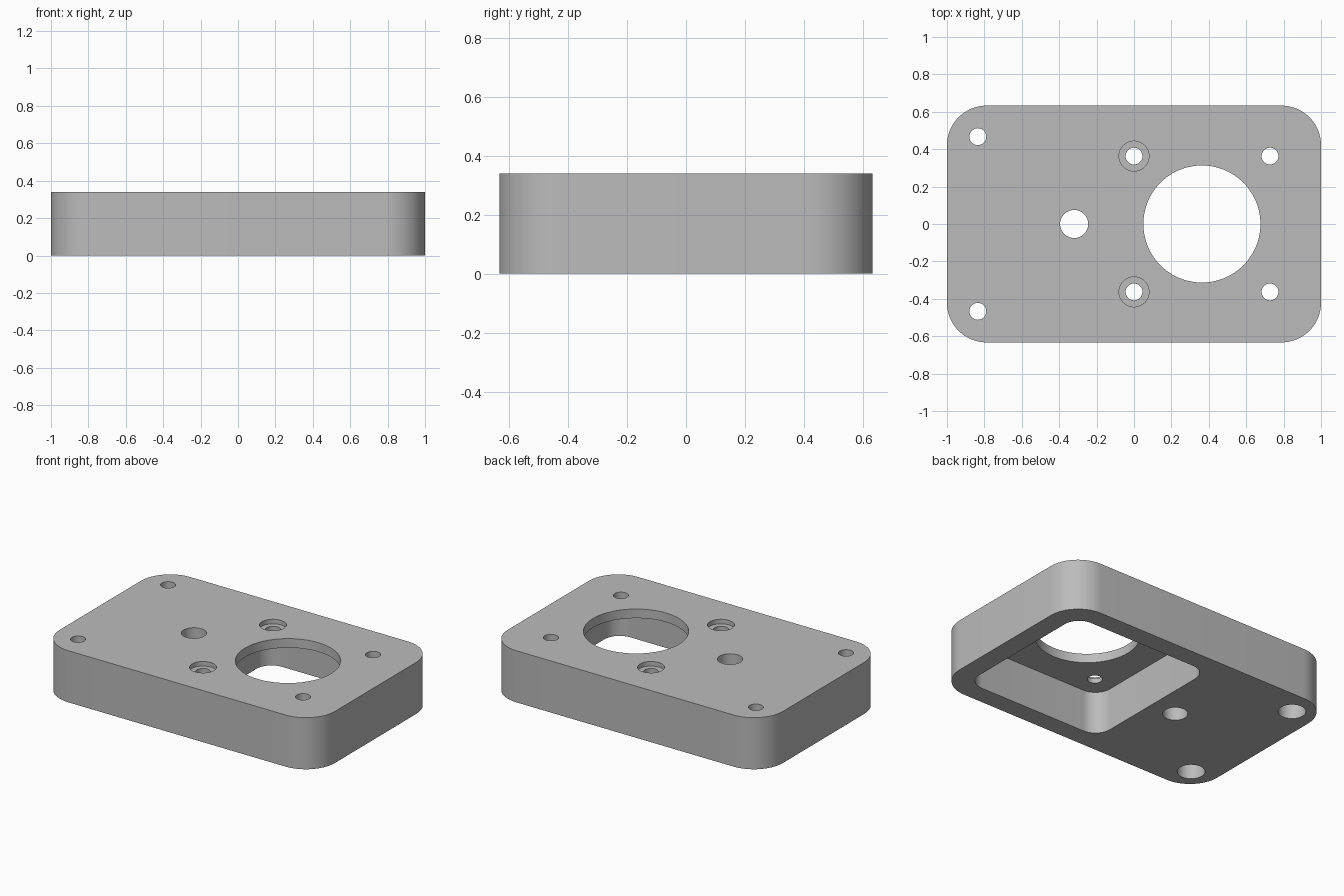
import bpy
import bmesh
from math import sin, cos, pi, tau

HEIGHT = 0.339       # full block height
CEILING = 0.279      # underside of the thin plate above the pocket
OVER = 0.05          # cutter overshoot past open faces

cube = bpy.data.objects.get("Cube")
if cube:
    bpy.data.objects.remove(cube, do_unlink=True)

grey = bpy.data.materials.new("grey")
grey.use_nodes = True
grey.diffuse_color = (0.5, 0.5, 0.5, 1)
grey.node_tree.nodes["Principled BSDF"].inputs["Base Color"].default_value = (0.5, 0.5, 0.5, 1)


def prism(name, outline, z0, z1):
    """Extrude a closed outline between two heights."""
    bm = bmesh.new()
    base = bm.faces.new([bm.verts.new((x, y, z0)) for x, y in outline])
    top = bmesh.ops.extrude_face_region(bm, geom=[base])["geom"]
    bmesh.ops.translate(bm, vec=(0, 0, z1 - z0),
                        verts=[v for v in top if isinstance(v, bmesh.types.BMVert)])
    bmesh.ops.recalc_face_normals(bm, faces=bm.faces)
    mesh = bpy.data.meshes.new(name)
    bm.to_mesh(mesh)
    bm.free()
    mesh.materials.append(grey)
    obj = bpy.data.objects.new(name, mesh)
    bpy.context.collection.objects.link(obj)
    return obj


def circle(x, y, r, n=64):
    return [(x + r * cos(tau * i / n), y + r * sin(tau * i / n)) for i in range(n)]


def rounded_rect(cx, cy, hx, hy, r, n=16):
    points = []
    for q, (sx, sy) in enumerate([(1, 1), (-1, 1), (-1, -1), (1, -1)]):
        for i in range(n + 1):
            a = (q + i / n) * pi / 2
            points.append((cx + sx * (hx - r) + r * cos(a),
                           cy + sy * (hy - r) + r * sin(a)))
    return points


# Main block with rounded vertical corners
block = prism("mounting_block", rounded_rect(0, 0, 1, 0.633, 0.212), 0, HEIGHT)


def cut(outline, z0, z1):
    """Subtract a prism from the block."""
    cutter = prism("cutter", outline, z0, z1)
    cutter.hide_render = True
    mod = block.modifiers.new("cut", "BOOLEAN")
    mod.operation = "DIFFERENCE"
    mod.solver = "EXACT"
    mod.object = cutter
    bpy.context.view_layer.objects.active = block
    bpy.ops.object.modifier_apply(modifier=mod.name)
    bpy.data.objects.remove(cutter, do_unlink=True)


# Square pocket open at the bottom, with the large round opening above it
cut(rounded_rect(0.363, 0, 0.506, 0.506, 0.11), -OVER, CEILING)
cut(circle(0.363, 0, 0.313, 96), -OVER, HEIGHT + OVER)

# Single through hole beside the pocket
cut(circle(-0.32, 0, 0.075), -OVER, HEIGHT + OVER)

for side in (-1, 1):
    # Screw holes through the plate, the inner pair counterbored from above
    for x in (0, 0.727):
        cut(circle(x, side * 0.363, 0.045), -OVER, HEIGHT + OVER)
    cut(circle(0, side * 0.363, 0.08), HEIGHT - 0.03, HEIGHT + OVER)
    # End screw holes, counterbored from below
    cut(circle(-0.835, side * 0.467, 0.045), -OVER, HEIGHT + OVER)
    cut(circle(-0.835, side * 0.467, 0.083), -OVER, 0.2)

# Smooth curved walls, crisp rims
bpy.ops.object.select_all(action="DESELECT")
block.select_set(True)
bpy.context.view_layer.objects.active = block
bpy.ops.object.shade_smooth_by_angle(angle=pi / 6)
